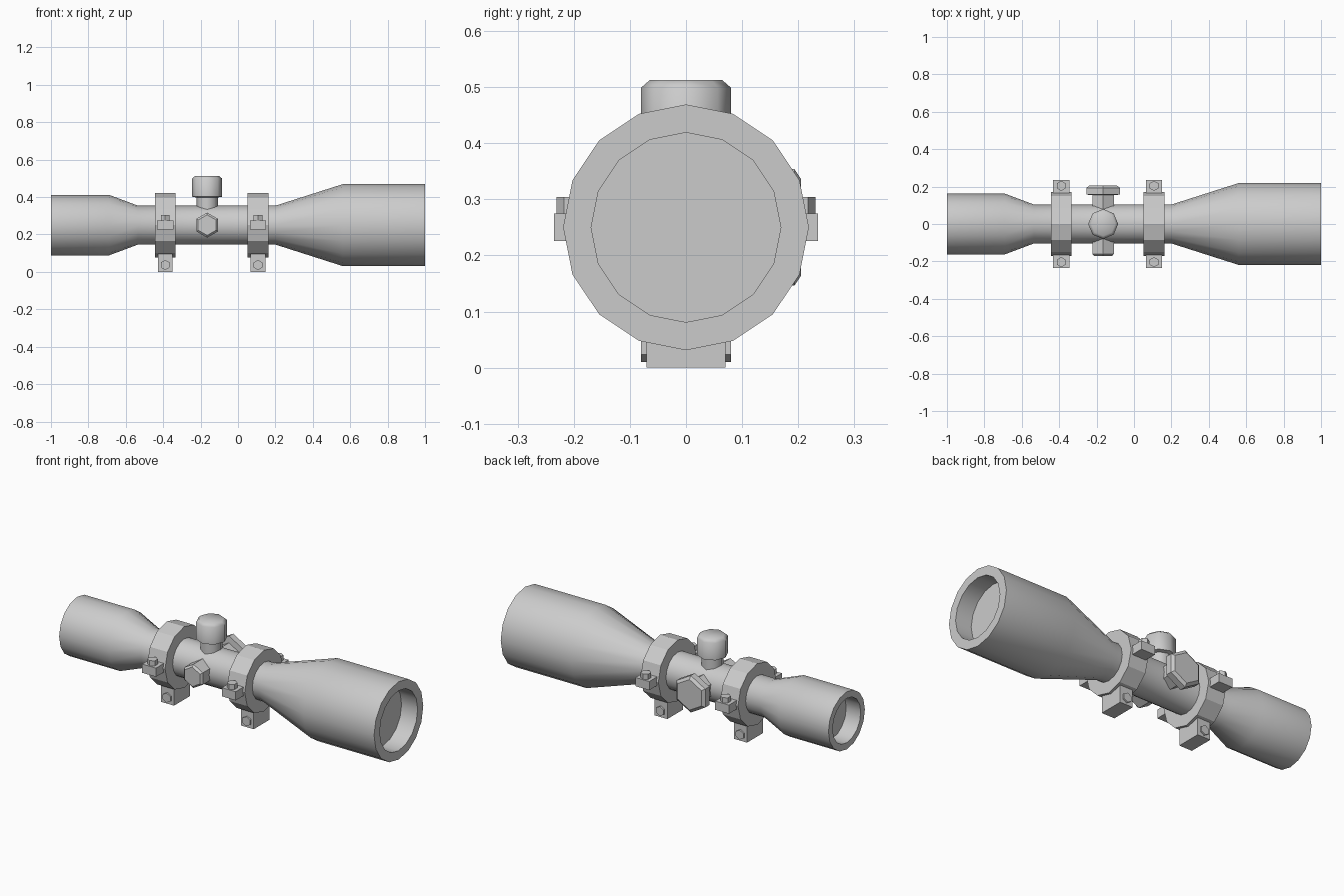
import bpy, bmesh, math
from mathutils import Vector

if "Cube" in bpy.data.objects:
    bpy.data.objects.remove(bpy.data.objects["Cube"])

AXIS_Z = 0.25      # height of the optical axis
TURRET_X = -0.165


def finish(name, bm, smooth):
    bmesh.ops.recalc_face_normals(bm, faces=bm.faces)
    mesh = bpy.data.meshes.new(name)
    bm.to_mesh(mesh)
    bm.free()
    ob = bpy.data.objects.new(name, mesh)
    bpy.context.collection.objects.link(ob)
    if smooth:
        bpy.ops.object.select_all(action='DESELECT')
        ob.select_set(True)
        bpy.context.view_layer.objects.active = ob
        bpy.ops.object.shade_smooth_by_angle(angle=math.radians(smooth))
    return ob


def lathe(name, profile, sides, axis, centre, smooth=0):
    """Revolve (distance along axis, radius) points and cap both ends."""
    bm = bmesh.new()
    rings = []
    for d, r in profile:
        ring = []
        for i in range(sides):
            a = 2 * math.pi * i / sides
            s, c = r * math.sin(a), r * math.cos(a)
            p = {'X': (d, s, c), 'Y': (s, d, c), 'Z': (s, c, d)}[axis]
            ring.append(bm.verts.new(Vector(p) + Vector(centre)))
        rings.append(ring)
    for r0, r1 in zip(rings, rings[1:]):
        for i in range(sides):
            j = (i + 1) % sides
            bm.faces.new((r0[i], r0[j], r1[j], r1[i]))
    bm.faces.new(rings[0])
    bm.faces.new(rings[-1])
    return finish(name, bm, smooth)


def box(name, lo, hi):
    bm = bmesh.new()
    bmesh.ops.create_cube(bm, size=1)
    lo, hi = Vector(lo), Vector(hi)
    for v in bm.verts:
        v.co = (lo + hi) / 2 + v.co * (hi - lo)
    return finish(name, bm, 0)


# Main tube with eyepiece, objective bell and recessed lenses
lathe("scope_body", [
    (-0.91, 0.125), (-1.0, 0.125), (-1.0, 0.162), (-0.69, 0.162),
    (-0.535, 0.104), (0.20, 0.104), (0.56, 0.219), (1.0, 0.219),
    (1.0, 0.169), (0.90, 0.169)], 16, 'X', (0, 0, AXIS_Z), 35)

# Top adjustment turret: stem and bevelled cap
lathe("top_turret", [
    (0.30, 0.058), (0.398, 0.058), (0.402, 0.08), (0.499, 0.08),
    (0.513, 0.064)], 8, 'Z', (TURRET_X, 0, 0), 48)

# Hexagonal side knobs
lathe("front_knob", [
    (0.0, 0.067), (-0.160, 0.067), (-0.171, 0.055)],
    6, 'Y', (TURRET_X, 0, AXIS_Z))
lathe("rear_knob", [
    (0.0, 0.067), (0.155, 0.067), (0.157, 0.104), (0.193, 0.104),
    (0.205, 0.086)], 6, 'Y', (TURRET_X, 0, AXIS_Z))

# Two mounting clamps
for label, x in (("rear", -0.389), ("fore", 0.107)):
    lathe(label + "_clamp_ring", [(-0.055, 0.172), (0.055, 0.172)],
          12, 'X', (x, 0, AXIS_Z))
    box(label + "_clamp_foot", (x - 0.04, -0.07, 0), (x + 0.04, 0.07, 0.12))
    for side, s in (("left", -1), ("right", 1)):
        # Clamp ear with its upright bolt
        ys = sorted((s * 0.14, s * 0.235))
        box(f"{label}_{side}_ear", (x - 0.043, ys[0], 0.226),
            (x + 0.043, ys[1], 0.275))
        lathe(f"{label}_{side}_ear_bolt", [(0.26, 0.027), (0.304, 0.027)],
              6, 'Z', (x, s * 0.204, 0))
        # Bolt head on the side of the foot
        lathe(f"{label}_{side}_foot_bolt",
              [(s * 0.06, 0.027), (s * 0.08, 0.027)], 6, 'Y', (x, 0, 0.037))
